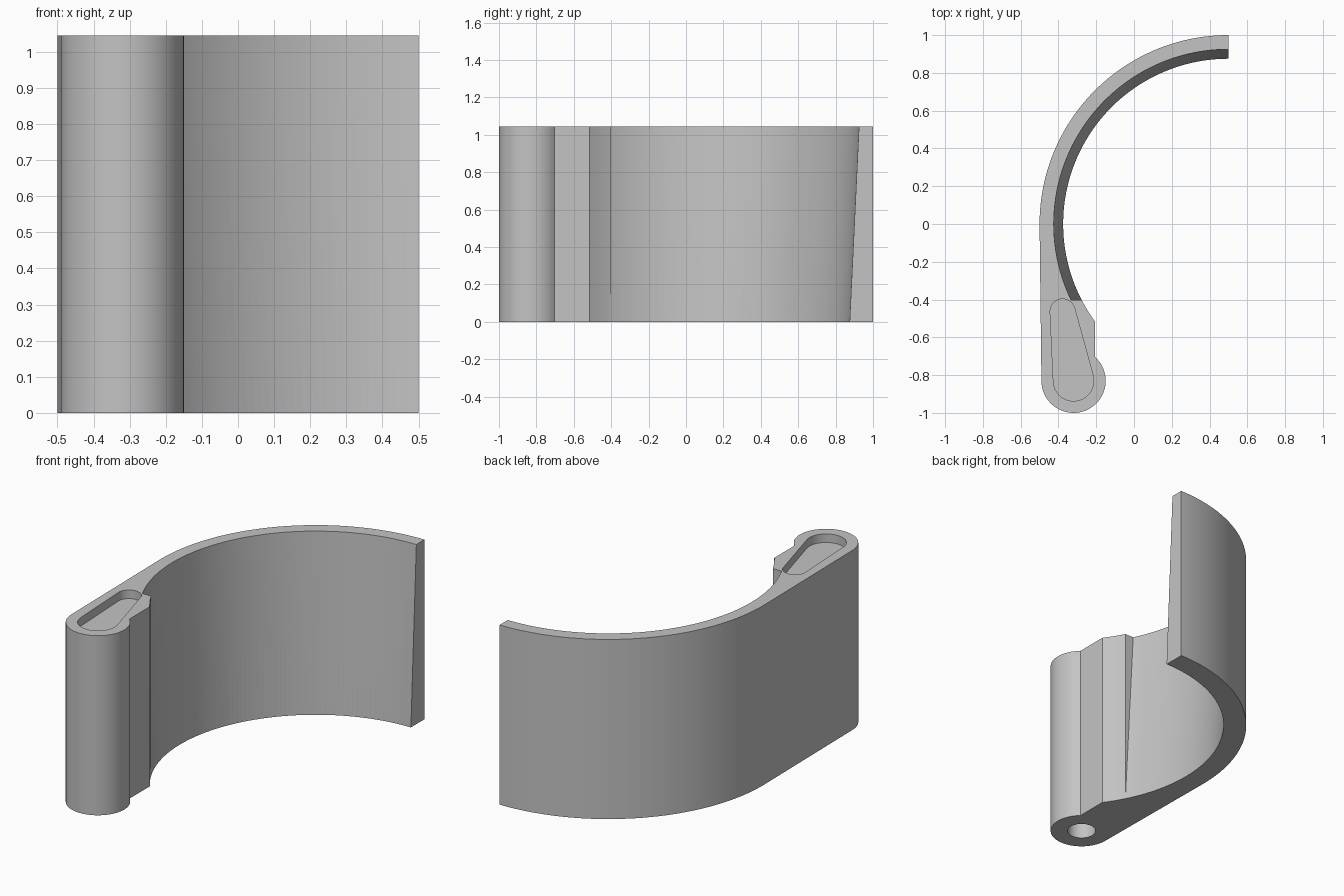
import bpy, bmesh
from math import sin, cos, asin, pi, radians

HEIGHT = 1.045
BORE_X = 0.5                    # axis of the curved wall
PIVOT = (-0.32, -0.83)          # axis of the rounded post

if "Cube" in bpy.data.objects:
    bpy.data.objects.remove(bpy.data.objects["Cube"])

grey = bpy.data.materials.new("light_grey")
grey.use_nodes = True
colour = (0.55, 0.55, 0.55, 1)
grey.diffuse_color = colour
grey.node_tree.nodes["Principled BSDF"].inputs["Base Color"].default_value = colour


def arc(centre, r, start, end, n):
    """Points on an arc, angles in degrees."""
    angles = [radians(start + (end - start) * i / n) for i in range(n + 1)]
    return [(centre[0] + r * cos(a), centre[1] + r * sin(a)) for a in angles]


def loft(name, low, high, z0, z1):
    """Closed solid between two outlines with equal point counts."""
    bm = bmesh.new()
    a = [bm.verts.new((x, y, z0)) for x, y in low]
    b = [bm.verts.new((x, y, z1)) for x, y in high]
    bm.faces.new(a[::-1])
    bm.faces.new(b)
    n = len(a)
    for i in range(n):
        j = (i + 1) % n
        bm.faces.new((a[i], a[j], b[j], b[i]))
    bmesh.ops.recalc_face_normals(bm, faces=bm.faces)
    mesh = bpy.data.meshes.new(name)
    bm.to_mesh(mesh)
    bm.free()
    mesh.materials.append(grey)
    obj = bpy.data.objects.new(name, mesh)
    bpy.context.collection.objects.link(obj)
    return obj


def cut(target, cutter):
    """Subtract the cutter from the target and discard it."""
    cutter.hide_render = True
    mod = target.modifiers.new("cut", "BOOLEAN")
    mod.operation = "DIFFERENCE"
    mod.solver = "EXACT"
    mod.object = cutter
    bpy.context.view_layer.objects.active = target
    bpy.ops.object.modifier_apply(modifier=mod.name)
    bpy.data.objects.remove(cutter)


# Curved wall running into the rounded post
outline = (arc((BORE_X, 0), 1.0, 90, 180.7, 64)
           + arc(PIVOT, 0.17, 180.7, 408, 48)
           + arc((BORE_X, 0), 0.875, 216.2, 90, 80))
body = loft("curved_clip", outline, outline, 0, HEIGHT)


# Tapered bore that thins the wall towards the top, stopping at the post
def bore(z):
    r = 0.875 + 0.05 * z / HEIGHT
    end = 180 + asin(0.403 / r) * 180 / pi
    return arc((BORE_X, 0), r, 75, end, 80) + [(0.9, -0.403)]


cut(body, loft("bore_cutter", bore(-0.1), bore(HEIGHT + 0.1), -0.1, HEIGHT + 0.1))

# Shallow teardrop pocket in the top of the post
pocket = (arc((-0.378, -0.463), 0.066, -3 + 20, 183, 24)
          + arc(PIVOT, 0.107, 183, 377, 32))
cut(body, loft("pocket_cutter", pocket, pocket, HEIGHT - 0.05, HEIGHT + 0.1))

# Pin hole in the underside of the post
hole = arc(PIVOT, 0.077, 0, 351, 39)
cut(body, loft("pin_hole_cutter", hole, hole, -0.1, 0.6))

bpy.ops.object.select_all(action="DESELECT")
body.select_set(True)
bpy.context.view_layer.objects.active = body
bpy.ops.object.shade_smooth_by_angle(angle=radians(25))
